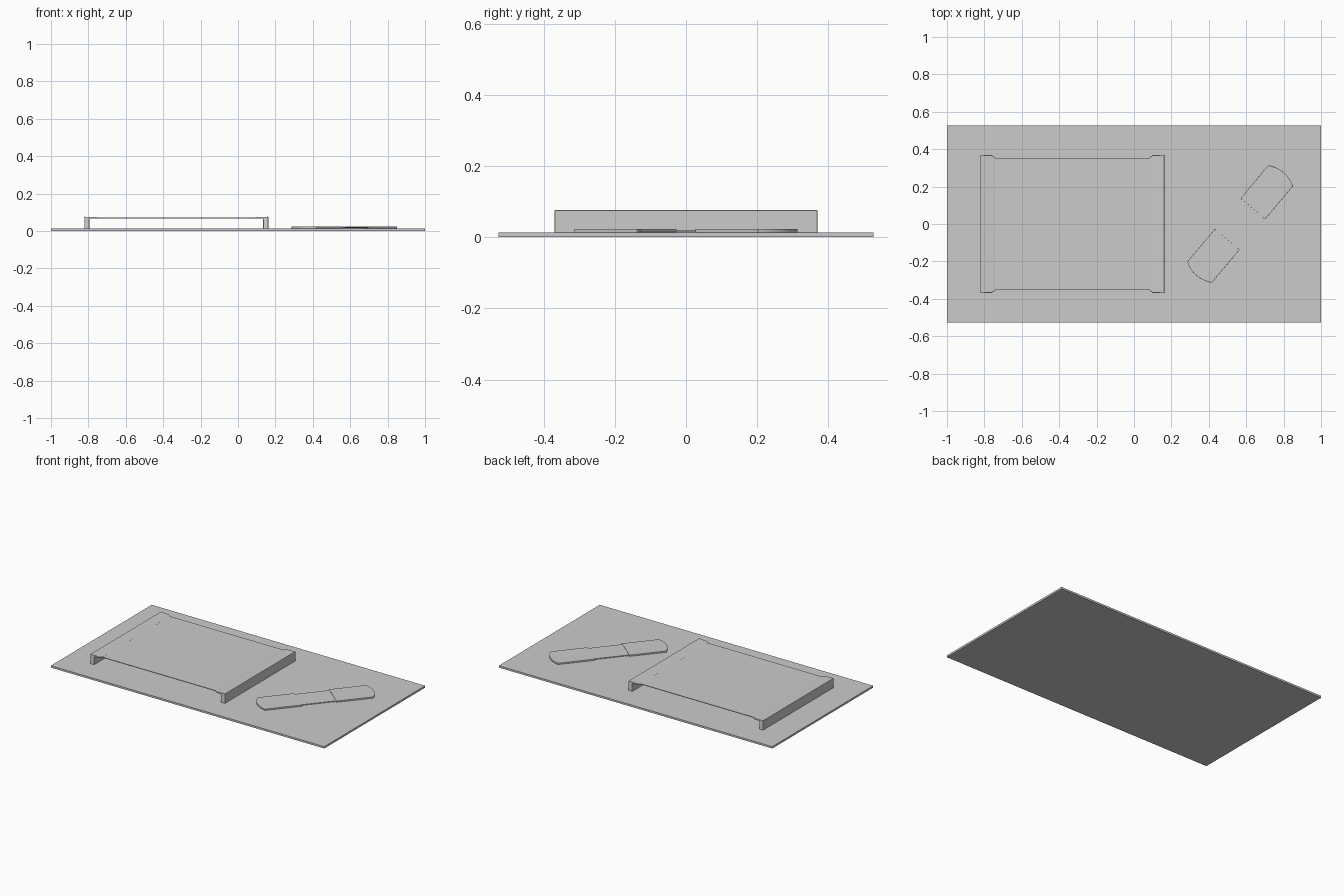
import bpy, bmesh, math
from mathutils import Matrix

if "Cube" in bpy.data.objects:
    bpy.data.objects.remove(bpy.data.objects["Cube"])


def finish(name, bm, bevel=0.0):
    bmesh.ops.recalc_face_normals(bm, faces=bm.faces)
    me = bpy.data.meshes.new(name)
    bm.to_mesh(me)
    bm.free()
    ob = bpy.data.objects.new(name, me)
    bpy.context.collection.objects.link(ob)
    if bevel:
        mod = ob.modifiers.new("bevel", 'BEVEL')
        mod.width = bevel
        mod.segments = 2
        mod.limit_method = 'ANGLE'
    return ob


def box(name, x0, x1, y, z0, z1, bevel=0.0):
    bm = bmesh.new()
    m = Matrix.LocRotScale(((x0 + x1) / 2, 0, (z0 + z1) / 2), None, (x1 - x0, 2 * y, z1 - z0))
    bmesh.ops.create_cube(bm, size=1, matrix=m)
    return finish(name, bm, bevel)


def slab(bm, outline, z0, z1):
    """Extrude a flat xy outline from z0 to z1."""
    f = bm.faces.new([bm.verts.new((x, y, z0)) for x, y in outline])
    r = bmesh.ops.extrude_face_region(bm, geom=[f])
    for v in r['geom']:
        if isinstance(v, bmesh.types.BMVert):
            v.co.z = z1


# Base plate
box("base_plate", -1, 1, 0.527, 0, 0.0125)

# Thin raised panel
LEFT, RIGHT = -0.822, 0.162
box("raised_panel", LEFT + 0.02, RIGHT - 0.02, 0.353, 0.0675, 0.0715)

# End supports: leg with a tapering lip; (inset, half depth, z)
profile = [(0, 0.369, 0.0125), (0, 0.369, 0.076), (0.06, 0.367, 0.0735),
           (0.078, 0.357, 0.072), (0.078, 0.357, 0.067), (0.06, 0.367, 0.067),
           (0.027, 0.369, 0.065), (0.027, 0.369, 0.0125)]
for name, edge, sign in (("left_support", LEFT, 1), ("right_support", RIGHT, -1)):
    bm = bmesh.new()
    rings = [[bm.verts.new((edge + sign * i, s * y, z)) for i, y, z in profile] for s in (-1, 1)]
    for ring in rings:
        bm.faces.new(ring)
    for k in range(len(profile)):
        n = (k + 1) % len(profile)
        bm.faces.new((rings[0][k], rings[0][n], rings[1][n], rings[1][k]))
    finish(name, bm, 0.0015)

# Diagonal strip: two thicker ends with curved tips, thinner and narrower middle
place = Matrix.Translation((0.567, 0.0, 0)) @ Matrix.Rotation(math.radians(50), 4, 'Z')
half = 0.086
for name, sign in (("strip_upper_end", 1), ("strip_lower_end", -1)):
    tip = [(0.337 + 0.024 * (1 - t * t), half * t) for t in [i / 6 - 1 for i in range(13)]]
    outline = [(sign * x, y) for x, y in [(0.107, -half)] + tip + [(0.107, half)]]
    bm = bmesh.new()
    slab(bm, outline, 0.0135, 0.023)
    finish(name, bm, 0.001).matrix_world = place

middle = box("strip_middle", -0.11, 0.11, 0.078, 0.0155, 0.0205)
middle.matrix_world = place
